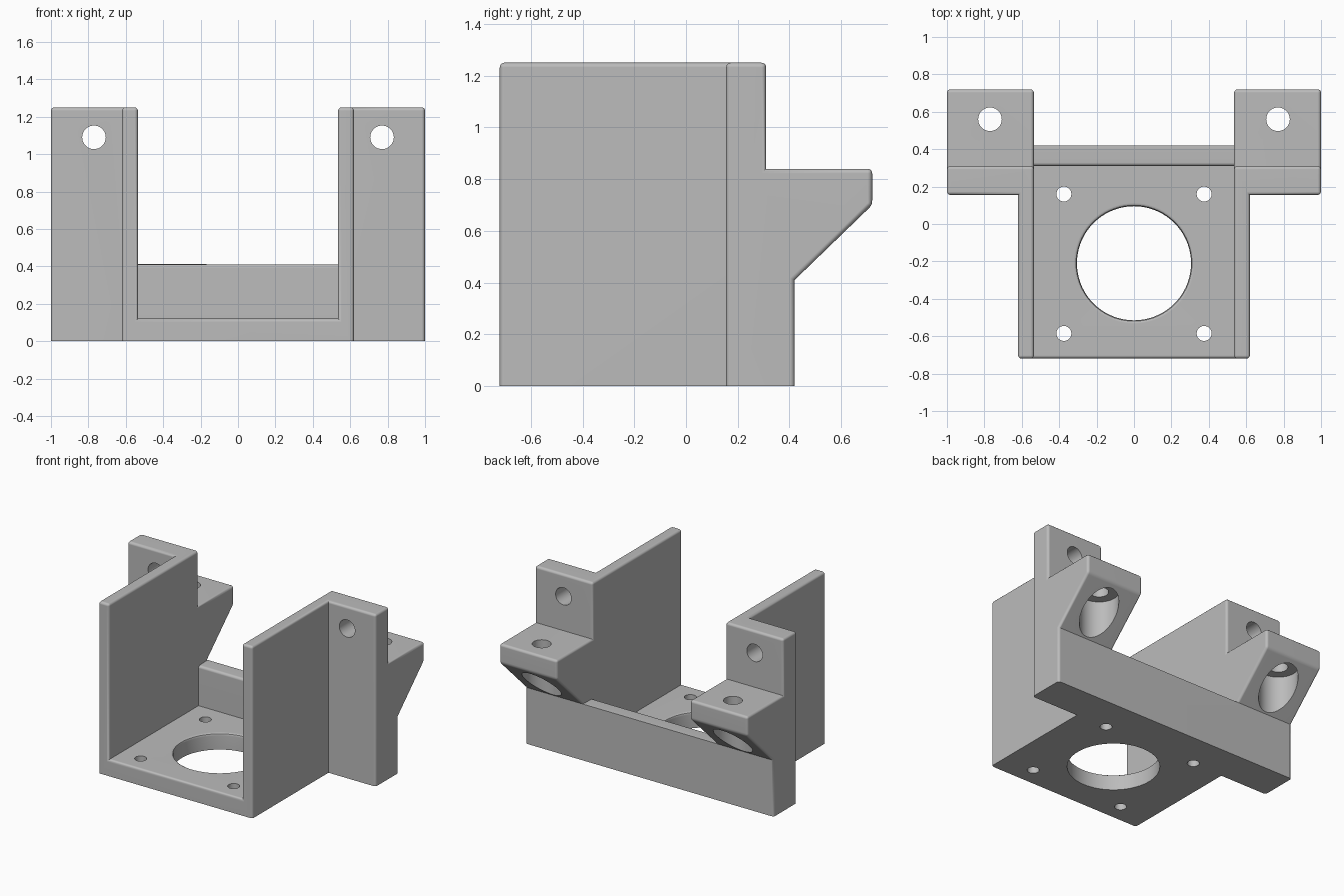
import bpy
import bmesh
import math
from mathutils import Matrix, Vector

if "Cube" in bpy.data.objects:
    bpy.data.objects.remove(bpy.data.objects["Cube"])

grey = bpy.data.materials.new("plain_grey")
grey.use_nodes = True
grey.diffuse_color = (0.5, 0.5, 0.5, 1)
grey.node_tree.nodes["Principled BSDF"].inputs["Base Color"].default_value = (0.5, 0.5, 0.5, 1)


def finish(name, bm):
    bmesh.ops.recalc_face_normals(bm, faces=bm.faces)
    mesh = bpy.data.meshes.new(name)
    bm.to_mesh(mesh)
    bm.free()
    mesh.materials.append(grey)
    obj = bpy.data.objects.new(name, mesh)
    bpy.context.collection.objects.link(obj)
    return obj


def extrude_x(name, profile, x0, x1):
    """Solid from a (y, z) outline, running from x0 to x1."""
    bm = bmesh.new()
    face = bm.faces.new([bm.verts.new((x0, y, z)) for y, z in profile])
    out = bmesh.ops.extrude_face_region(bm, geom=[face])["geom"]
    verts = [v for v in out if isinstance(v, bmesh.types.BMVert)]
    bmesh.ops.translate(bm, verts=verts, vec=(x1 - x0, 0, 0))
    return finish(name, bm)


def turned(name, profile, matrix, sides=48):
    """Round solid from (radius, height) steps."""
    bm = bmesh.new()
    rings = [[bm.verts.new((r * math.cos(math.tau * i / sides),
                            r * math.sin(math.tau * i / sides), h))
              for i in range(sides)] for r, h in profile]
    for a, b in zip(rings, rings[1:]):
        for i in range(sides):
            j = (i + 1) % sides
            bm.faces.new((a[i], a[j], b[j], b[i]))
    bm.faces.new(rings[0])
    bm.faces.new(rings[-1])
    bm.transform(matrix)
    return finish(name, bm)


def cut(body, cutter):
    """Subtract the cutter, then throw it away."""
    cutter.hide_render = True
    mod = body.modifiers.new("cut", "BOOLEAN")
    mod.operation = "DIFFERENCE"
    mod.solver = "EXACT"
    mod.object = cutter
    bpy.context.view_layer.update()
    graph = bpy.context.evaluated_depsgraph_get()
    mesh = bpy.data.meshes.new_from_object(body.evaluated_get(graph))
    body.modifiers.clear()
    body.data = mesh
    bpy.data.objects.remove(cutter)


# Bracket body from its side outline
side = [(-.72, 0), (.42, 0), (.42, .41), (.72, .70), (.72, .84),
        (.31, .84), (.31, 1.25), (-.72, 1.25)]
body = extrude_x("mounting_bracket", side, -1, 1)

# Channel between the walls, leaving the floor and the low back wall
channel = [(-1, .12), (.31, .12), (.31, .41), (1, .41), (1, 2), (-1, 2)]
cut(body, extrude_x("channel_cutter", channel, -.535, .535))

# Space outside the walls, in front of the ears
outside = [(-1, -1), (.155, -1), (.155, 2), (-1, 2)]
for s in (-1, 1):
    cut(body, extrude_x("outside_cutter", outside, *sorted((s * .62, s * 2))))

# Rounded outer edges, with the underside kept sharp
bm = bmesh.new()
bm.from_mesh(body.data)
bmesh.ops.remove_doubles(bm, verts=bm.verts, dist=0.0005)
bmesh.ops.dissolve_limit(bm, angle_limit=math.radians(1), verts=bm.verts, edges=bm.edges)
edges = [e for e in bm.edges
         if e.is_manifold and e.calc_face_angle_signed() > 0.3
         and max(v.co.z for v in e.verts) > 0.01]
bmesh.ops.bevel(bm, geom=edges, offset=0.018, offset_type="OFFSET", segments=3,
                profile=0.5, affect="EDGES", clamp_overlap=True)
bm.to_mesh(body.data)
bm.free()

# Large floor opening with a softened upper rim
rim = [(.305, -.1), (.305, .10), (.310, .112), (.323, .12), (.323, .3)]
cut(body, turned("opening_cutter", rim, Matrix.Translation((0, -.21, 0)), 72))

# Small floor screw holes
for x in (-.375, .375):
    for y in (-.585, .16):
        cut(body, turned("screw_cutter", [(.04, -.1), (.04, .3)],
                         Matrix.Translation((x, y, 0)), 32))

# Ear holes: one crosswise, one upright with a wide recess underneath
turn = Matrix.Rotation(math.radians(90), 4, "X")
recess = [(.13, .2), (.13, .70), (.063, .70), (.063, 1)]
for x in (-.77, .77):
    cut(body, turned("cross_cutter", [(.063, -.3), (.063, .3)],
                     Matrix.Translation(Vector((x, .23, 1.09))) @ turn))
    cut(body, turned("recess_cutter", recess, Matrix.Translation((x, .56, 0))))

# Smooth rounds, crisp flats
bpy.ops.object.select_all(action="DESELECT")
body.select_set(True)
bpy.context.view_layer.objects.active = body
bpy.ops.object.shade_smooth_by_angle(angle=math.radians(35))
weighted = body.modifiers.new("even_normals", "WEIGHTED_NORMAL")
weighted.keep_sharp = True
